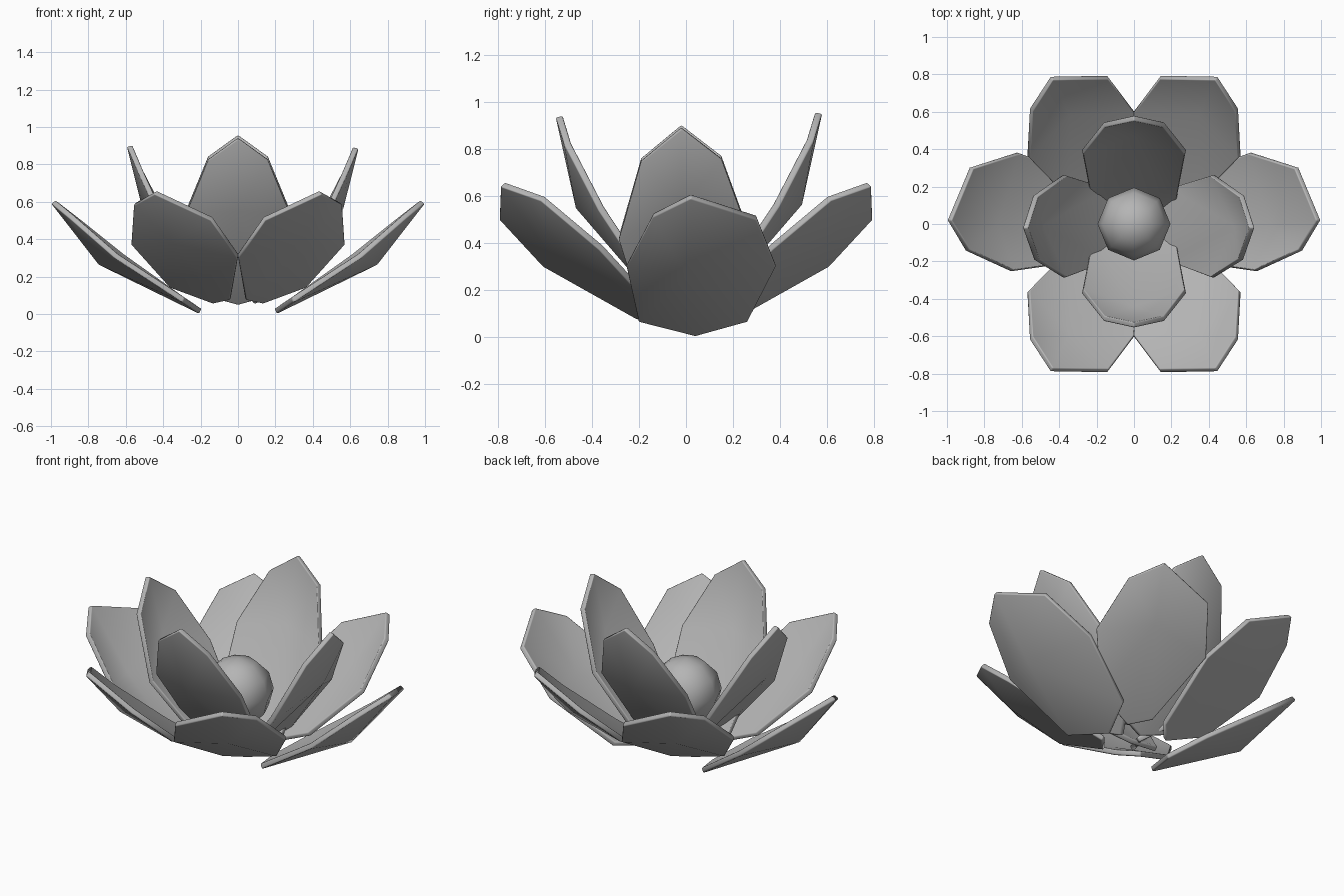
import bpy

if "Cube" in bpy.data.objects:
    bpy.data.objects.remove(bpy.data.objects["Cube"])

THICK = 0.03

# Mid-dark grey shared by every part
grey = bpy.data.materials.new("dark_grey")
grey.diffuse_color = (.46, .46, .46, 1)
grey.use_nodes = True
grey.node_tree.nodes["Principled BSDF"].inputs["Base Color"].default_value = grey.diffuse_color


def petal(name, rim, belly, sx=1, sy=1, shift=(0, 0, 0)):
    """Cupped petal: eight-sided rim fanned to a sunken belly point, thickened, soft rim."""
    dx, dy, dz = shift
    pts = [(x * sx + dx, y * sy + dy, z + dz) for x, y, z in rim + [belly]]
    n = len(rim)
    faces = [(i, (i + 1) % n, n) for i in range(n)]
    if sx * sy < 0:
        faces = [f[::-1] for f in faces]
    me = bpy.data.meshes.new(name)
    me.from_pydata(pts, [], faces)
    me.materials.append(grey)
    me.shade_smooth()
    ob = bpy.data.objects.new(name, me)
    bpy.context.collection.objects.link(ob)
    sol = ob.modifiers.new("thickness", 'SOLIDIFY')
    sol.thickness = THICK
    sol.offset = 0
    bev = ob.modifiers.new("soft_rim", 'BEVEL')
    bev.width = .008
    bev.segments = 2
    bev.limit_method = 'ANGLE'
    bev.angle_limit = .87
    ob.modifiers.new("even_shading", 'WEIGHTED_NORMAL')
    return ob


# Rims run counter-clockwise: tip, one side, base, other side
outer_side = [(.987, .02, .6), (.87, .30, .51), (.62, .38, .31), (.29, .26, .075),
              (.2, .04, .014), (.29, -.2, .075), (.65, -.25, .31), (.89, -.14, .52)]
outer_diag = [(.44, .78, .65), (.14, .785, .51), (0, .6, .31), (.04, .2, .085),
              (.13, .1, .065), (.36, .15, .15), (.565, .36, .38), (.55, .61, .59)]
inner_side = [(.63, -.02, .89), (.575, .15, .76), (.42, .26, .46), (.2, .19, .14),
              (.08, 0, .06), (.2, -.2, .14), (.42, -.285, .42), (.57, -.19, .75)]
inner_end = [(0, .565, .945), (-.16, .53, .83), (-.275, .385, .55), (-.22, .1, .12),
             (0, .04, .06), (.22, .1, .12), (.275, .385, .55), (.16, .53, .83)]

# Outer ring of six petals
for sx, side in ((1, "right"), (-1, "left")):
    petal(f"outer_petal_{side}", outer_side, (.735, 0, .275), sx)
    for sy, end in ((1, "back"), (-1, "front")):
        petal(f"outer_petal_{end}_{side}", outer_diag, (.35, .59, .39), sx, sy)

# Inner ring of four upright petals
petal("inner_petal_right", inner_side, (.55, -.01, .57))
petal("inner_petal_left", inner_side, (.55, -.01, .57), -1, 1, (.05, 0, .01))
petal("inner_petal_back", inner_end, (0, .48, .56), 1, 1, (0, 0, .01))
petal("inner_petal_front", inner_end, (0, .48, .56), 1, -1, (0, .025, -.005))

# Round flower centre
bpy.ops.mesh.primitive_uv_sphere_add(segments=8, ring_count=6, radius=.195,
                                     location=(0, 0, .37))
centre = bpy.context.object
centre.name = "flower_centre"
centre.data.materials.append(grey)
bpy.ops.object.shade_smooth()
